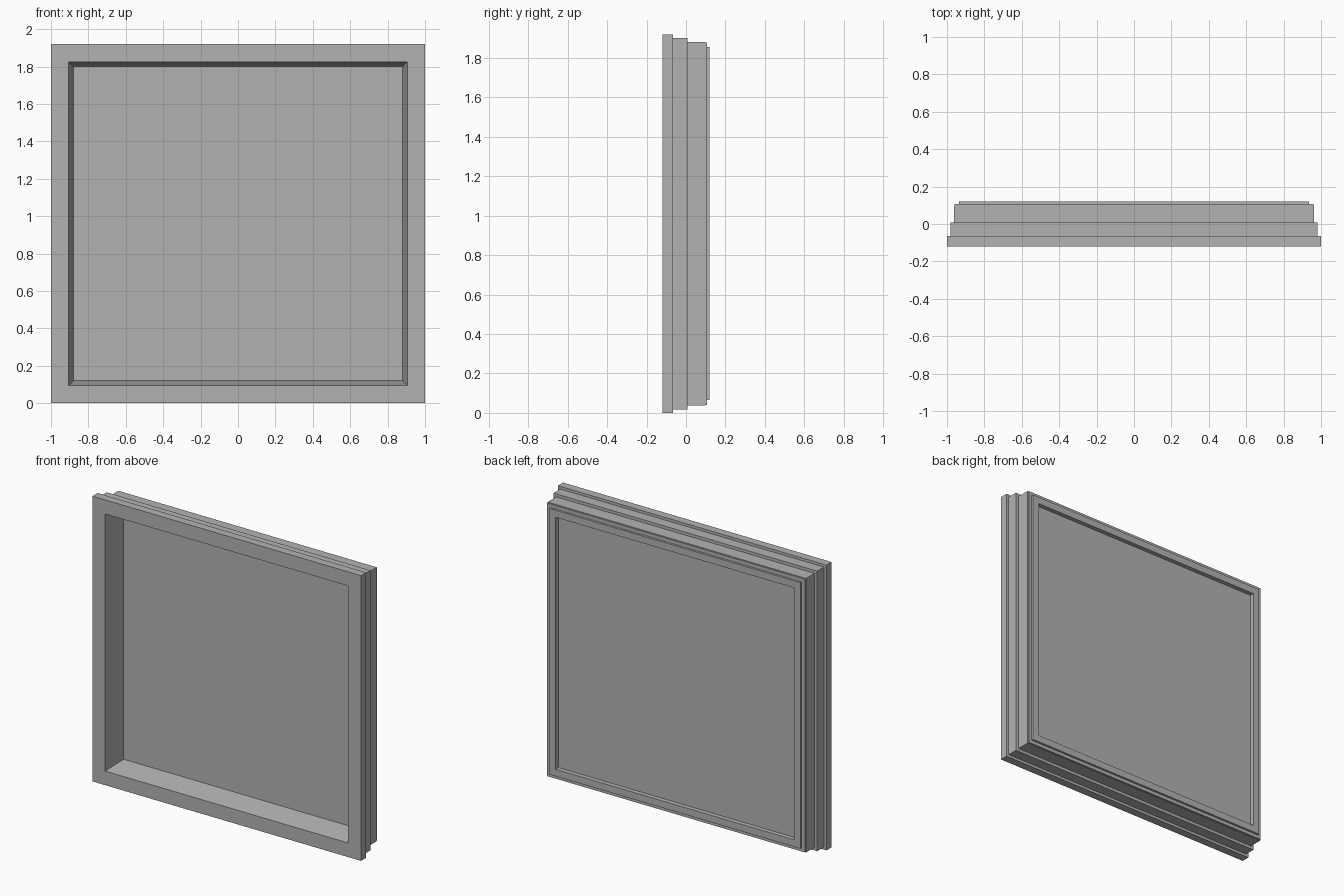
import bpy
import bmesh

cube = bpy.data.objects.get("Cube")
if cube:
    bpy.data.objects.remove(cube, do_unlink=True)

WIDTH, HEIGHT = 2.0, 1.92

grey = bpy.data.materials.new("plain_grey")
grey.use_nodes = True
colour = (0.45, 0.45, 0.45, 1)
grey.diffuse_color = colour
grey.node_tree.nodes["Principled BSDF"].inputs["Base Color"].default_value = colour


def ring(bm, inset, y):
    """Upright rectangle, inset from the outer border, at depth y."""
    x = WIDTH / 2 - inset
    low, high = inset, HEIGHT - inset
    corners = ((-x, low), (x, low), (x, high), (-x, high))
    return [bm.verts.new((cx, y, cz)) for cx, cz in corners]


def loft(name, profile, closed):
    """Join rectangles along an (inset, y) profile into a mitred solid."""
    bm = bmesh.new()
    rings = [ring(bm, *point) for point in profile]
    pairs = list(zip(rings, rings[1:]))
    if closed:
        pairs.append((rings[-1], rings[0]))
    else:
        bm.faces.new(rings[0])
        bm.faces.new(rings[-1])
    for a, b in pairs:
        for i in range(4):
            j = (i + 1) % 4
            bm.faces.new((a[i], a[j], b[j], b[i]))
    bmesh.ops.recalc_face_normals(bm, faces=bm.faces)
    mesh = bpy.data.meshes.new(name)
    bm.to_mesh(mesh)
    bm.free()
    mesh.materials.append(grey)
    obj = bpy.data.objects.new(name, mesh)
    bpy.context.collection.objects.link(obj)
    return obj


# Stepped surround: outer steps, back lip, then the splayed front reveal
loft("stepped_frame", [
    (0, -0.12), (0, -0.065),
    (0.018, -0.065), (0.018, 0.007),
    (0.038, 0.007), (0.038, 0.097),
    (0.041, 0.097), (0.041, 0.106),
    (0.065, 0.106), (0.065, 0.12),
    (0.112, 0.12), (0.112, 0.09),
    (0.12, 0.09), (0.12, 0.04),
    (0.095, -0.12),
], closed=True)

# Flat pane held inside the frame
loft("pane", [(0.105, 0.04), (0.105, 0.09)], closed=False)
